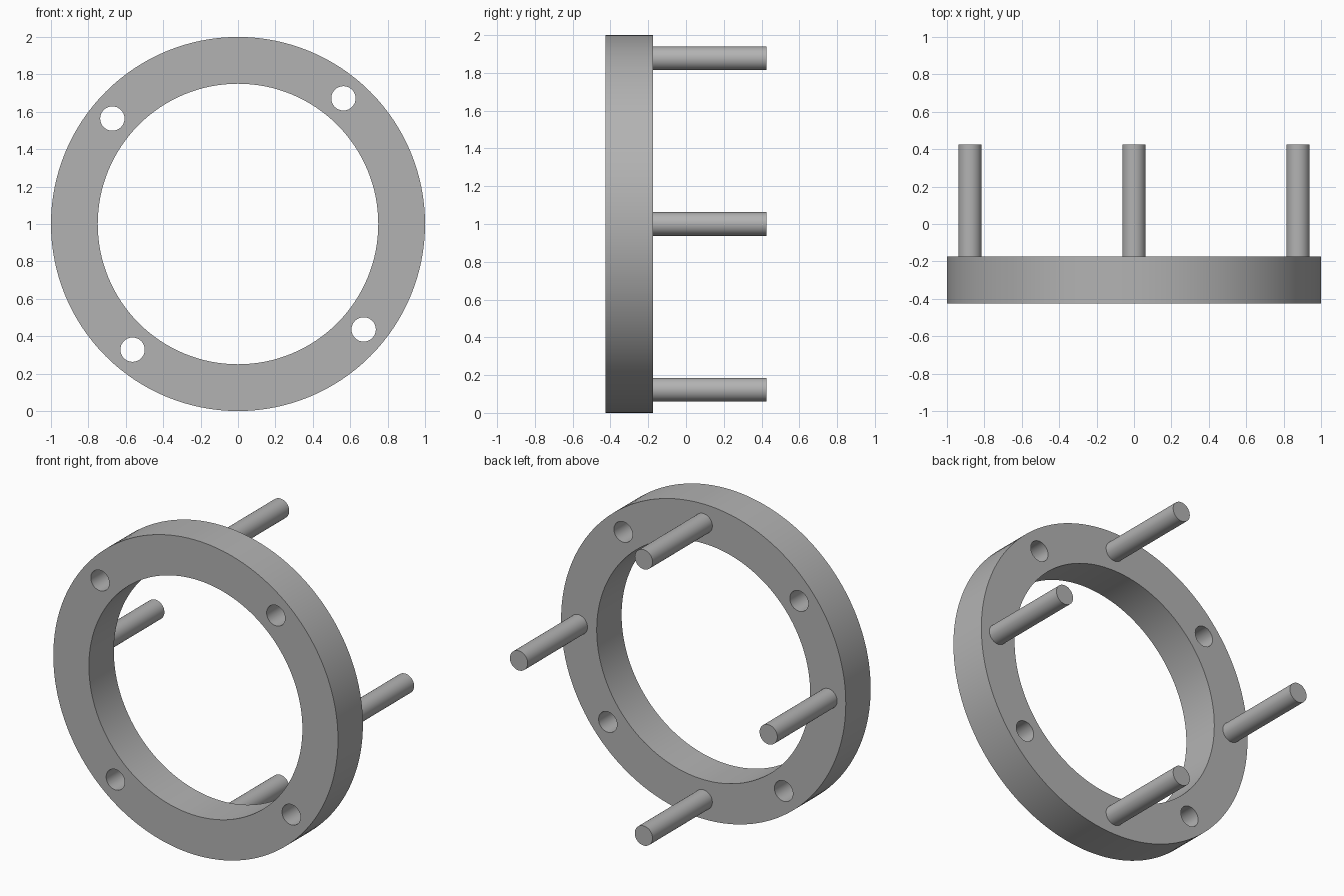
import bpy
import math

cube = bpy.data.objects.get("Cube")
if cube:
    bpy.data.objects.remove(cube, do_unlink=True)

CENTRE_Z = 1.0
FRONT, BACK, PIN_END = -0.425, -0.175, 0.425
OUTER, INNER, PITCH = 1.0, 0.75, 0.877
PIN_RADIUS, HOLE_RADIUS = 0.0625, 0.065

grey = bpy.data.materials.new("plain grey")
grey.use_nodes = True
colour = (0.45, 0.45, 0.45, 1)
grey.diffuse_color = colour
grey.node_tree.nodes["Principled BSDF"].inputs["Base Color"].default_value = colour


def rod(name, radius, y0, y1, x=0.0, z=CENTRE_Z, sides=48):
    """Cylinder lying along y from y0 to y1."""
    bpy.ops.mesh.primitive_cylinder_add(
        vertices=sides, radius=radius, depth=y1 - y0,
        location=(x, (y0 + y1) / 2, z), rotation=(math.pi / 2, 0, 0))
    obj = bpy.context.object
    obj.name = name
    bpy.ops.object.transform_apply(location=False, rotation=True, scale=True)
    obj.data.materials.append(grey)
    return obj


def on_circle(degrees):
    a = math.radians(degrees)
    return PITCH * math.cos(a), CENTRE_Z + PITCH * math.sin(a)


def smooth(obj):
    bpy.ops.object.select_all(action="DESELECT")
    obj.select_set(True)
    bpy.context.view_layer.objects.active = obj
    bpy.ops.object.shade_smooth_by_angle(angle=math.radians(30))


# Ring: a thick disc with a central bore and four bolt holes
ring = rod("ring", OUTER, FRONT, BACK, sides=128)
cutters = [rod("bore_cutter", INNER, FRONT - 0.1, BACK + 0.1, sides=128)]
for i in range(4):
    x, z = on_circle(50 + 90 * i)
    cutters.append(rod(f"hole_cutter_{i + 1}", HOLE_RADIUS, FRONT - 0.1, BACK + 0.1, x, z))

bpy.context.view_layer.objects.active = ring
for cutter in cutters:
    mod = ring.modifiers.new("cut", "BOOLEAN")
    mod.operation = "DIFFERENCE"
    mod.solver = "EXACT"
    mod.object = cutter
    bpy.ops.object.modifier_apply(modifier=mod.name)
for cutter in cutters:
    bpy.data.objects.remove(cutter, do_unlink=True)
smooth(ring)

# Pins: four rods standing out of the back face
for i, side in enumerate(("left", "top", "right", "bottom")):
    x, z = on_circle(90 * i)
    smooth(rod(f"{side}_pin", PIN_RADIUS, BACK - 0.02, PIN_END, x, z))
